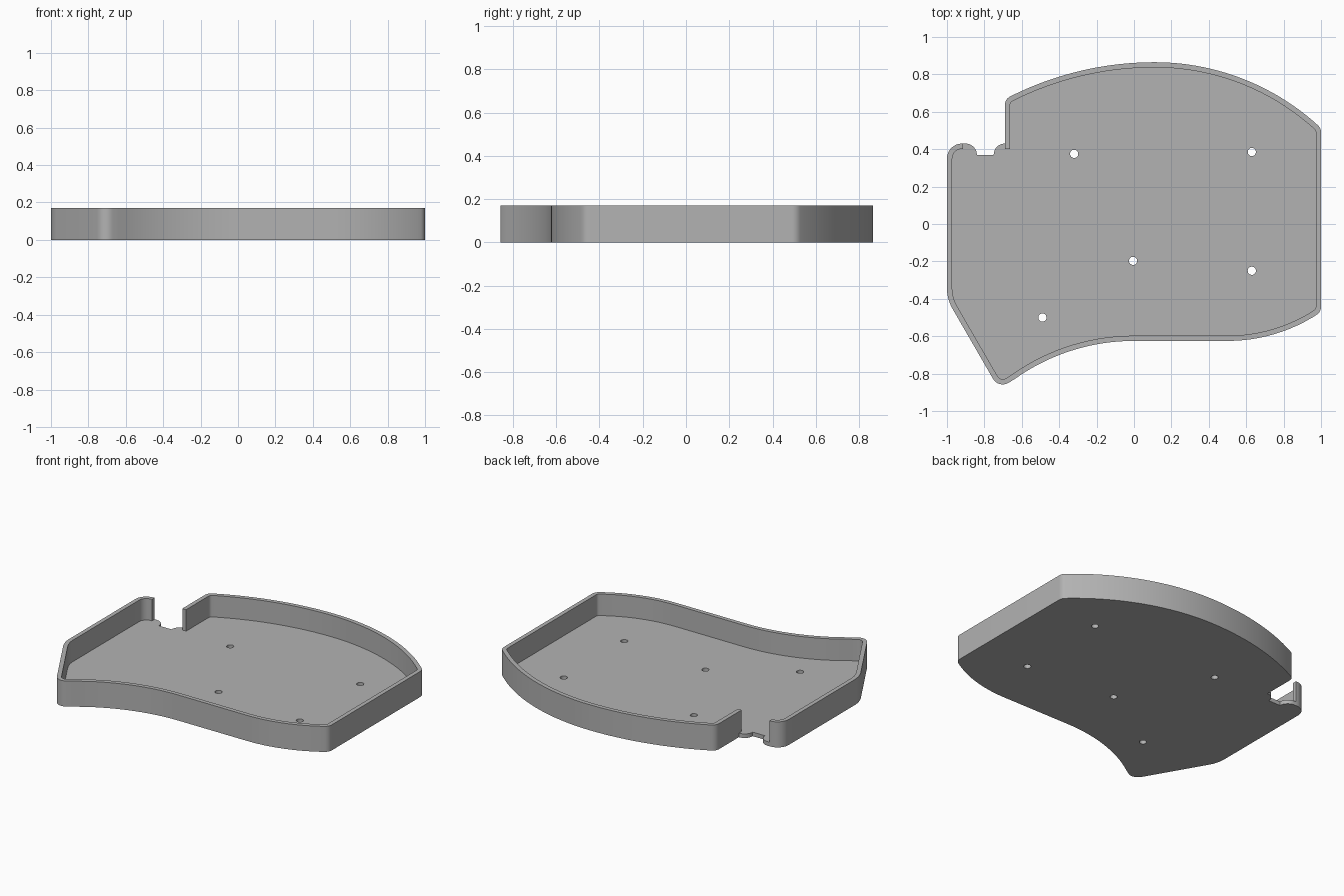
import bpy, bmesh
from math import sqrt, tan, sin, cos, atan2
from mathutils import Vector

cube = bpy.data.objects.get("Cube")
if cube:
    bpy.data.objects.remove(cube, do_unlink=True)

HEIGHT, FLOOR, THICK = 0.17, 0.027, 0.028

grey = bpy.data.materials.new("plain grey")
grey.use_nodes = True
colour = (0.45, 0.45, 0.45, 1)
grey.diffuse_color = colour
grey.node_tree.nodes["Principled BSDF"].inputs["Base Color"].default_value = colour


def sweep(x0, x1, cx, cy, r, side, n):
    """Points on a circular edge whose flat spot is at (cx, cy)."""
    pts = []
    for i in range(n + 1):
        x = x0 + (x1 - x0) * i / n
        pts.append((x, cy + side * (r - sqrt(r * r - (x - cx) ** 2)), 0))
    return pts


def rounded(points, steps=8):
    """Round every (x, y, radius) corner of an open path."""
    out = []
    for i, (x, y, r) in enumerate(points):
        p = Vector((x, y))
        if r == 0:
            out.append(p)
            continue
        a = (Vector(points[i - 1][:2]) - p).normalized()
        b = (Vector(points[i + 1][:2]) - p).normalized()
        half = a.angle(b) / 2
        centre = p + (a + b).normalized() * (r / sin(half))
        start = p + a * (r / tan(half)) - centre
        end = p + b * (r / tan(half)) - centre
        turn = atan2(start.cross(end), start.dot(end))
        base = atan2(start.y, start.x)
        for k in range(steps + 1):
            t = base + turn * k / steps
            out.append(centre + Vector((cos(t), sin(t))) * r)
    return out


def inset(path, d):
    """Offset an open anticlockwise path to its left."""
    out = []
    for i, p in enumerate(path):
        dirs = []
        if i > 0:
            dirs.append((p - path[i - 1]).normalized())
        if i < len(path) - 1:
            dirs.append((path[i + 1] - p).normalized())
        normals = [Vector((-v.y, v.x)) for v in dirs]
        m = sum(normals, Vector((0, 0))).normalized()
        out.append(p + m * (d / m.dot(normals[0])))
    return out


def prism(name, loops, z0, z1):
    """Fill the loops (first one outer, others holes) and extrude upwards."""
    bm = bmesh.new()
    for loop in loops:
        vs = [bm.verts.new((p.x, p.y, z0)) for p in loop]
        for i, v in enumerate(vs):
            bm.edges.new((vs[i - 1], v))
    bmesh.ops.triangle_fill(bm, edges=bm.edges[:], use_beauty=True, normal=(0, 0, 1))
    top = bmesh.ops.extrude_face_region(bm, geom=bm.faces[:], use_keep_orig=True)
    bmesh.ops.translate(bm, vec=(0, 0, z1 - z0),
                        verts=[g for g in top["geom"] if isinstance(g, bmesh.types.BMVert)])
    bmesh.ops.recalc_face_normals(bm, faces=bm.faces[:])
    mesh = bpy.data.meshes.new(name)
    bm.to_mesh(mesh)
    bm.free()
    mesh.materials.append(grey)
    obj = bpy.data.objects.new(name, mesh)
    bpy.context.collection.objects.link(obj)
    bpy.ops.object.select_all(action="DESELECT")
    obj.select_set(True)
    bpy.context.view_layer.objects.active = obj
    bpy.ops.object.shade_smooth_by_angle(angle=0.5)
    return obj


def corner(point, r):
    return [(point[0], point[1], r)]


# Outer edge, anticlockwise from the notch's left end to its right end
front_dip = sweep(-0.64, 0, 0, -0.625, 1.1, -1, 16)
front_right = sweep(0.5, 1, 0.5, -0.625, 0.885, 1, 12)
back_right = sweep(1, 0.11, 0.11, 0.865, 1.3, -1, 24)
back_left = sweep(0.11, -0.69, 0.11, 0.865, 1.72, -1, 18)
outline = [(-0.915, 0.43, 0), (-1, 0.43, 0.08), (-1, -0.402, 0.22), (-0.723, -0.881, 0.06)]
outline += front_dip + front_right[:-1] + corner(front_right[-1], 0.05)
outline += corner(back_right[0], 0.05) + back_right[1:]
outline += back_left[1:-1] + corner(back_left[-1], 0.05) + [(-0.69, 0.40, 0)]
edge = rounded(outline)

# Floor with the cable notch and screw holes
notch = rounded([(-0.69, 0.43, 0), (-0.75, 0.43, 0.058), (-0.75, 0.37, 0),
                 (-0.84, 0.37, 0), (-0.84, 0.43, 0.06), (-0.915, 0.43, 0)])[:-1]
spots = [(-0.32, 0.375), (0.63, 0.385), (-0.005, -0.197), (0.63, -0.25), (-0.49, -0.5)]
ring = [Vector((cos(k * 0.2618), sin(k * 0.2618))) * 0.022 for k in range(24)]
holes = [[Vector(s) + v for v in ring] for s in spots]
prism("tray_floor", [edge[:-1] + notch] + holes, 0, FLOOR)

# Rim wall standing on the floor
prism("rim_wall", [edge + inset(edge, THICK)[::-1]], FLOOR, HEIGHT)
